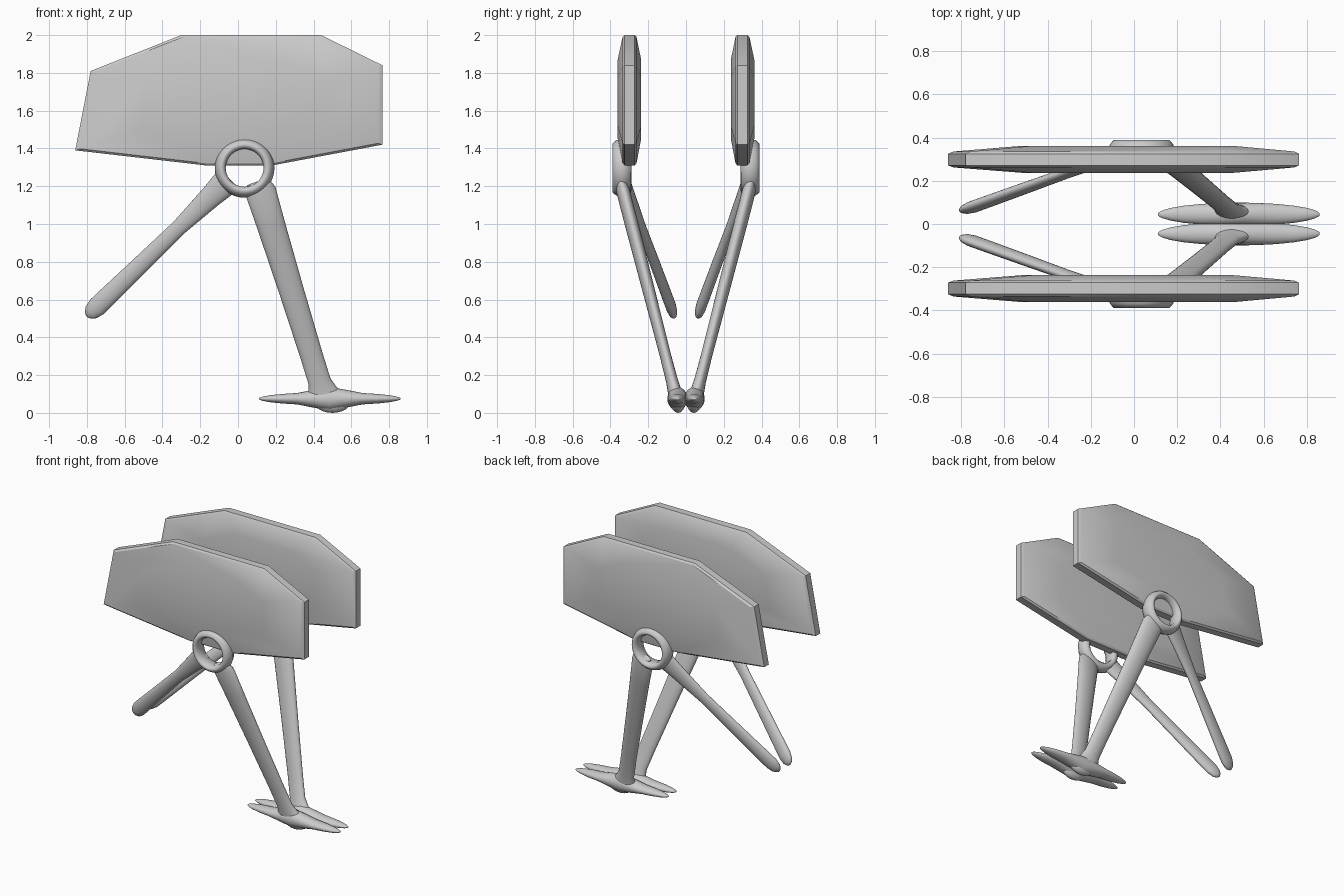
import bpy, bmesh
from math import sin, cos, pi, sqrt
from mathutils import Vector

if "Cube" in bpy.data.objects:
    bpy.data.objects.remove(bpy.data.objects["Cube"])


def finish(name, bm, angle=40):
    """Turn a bmesh into a smooth object mirrored across y = 0."""
    bmesh.ops.recalc_face_normals(bm, faces=bm.faces)
    mesh = bpy.data.meshes.new(name)
    bm.to_mesh(mesh)
    bm.free()
    ob = bpy.data.objects.new(name, mesh)
    bpy.context.collection.objects.link(ob)
    bpy.context.view_layer.objects.active = ob
    ob.select_set(True)
    bpy.ops.object.shade_smooth_by_angle(angle=angle * pi / 180)
    ob.select_set(False)
    mirror = ob.modifiers.new("mirror", 'MIRROR')
    mirror.use_axis = (False, True, False)
    mirror.use_mirror_merge = False
    return ob


def bridge(bm, loops, close=False):
    pairs = list(zip(loops, loops[1:]))
    if close:
        pairs.append((loops[-1], loops[0]))
    for a, b in pairs:
        n = len(a)
        for i in range(n):
            bm.faces.new((a[i], a[(i + 1) % n], b[(i + 1) % n], b[i]))


def limb(name, start, end, sections, sides=20):
    """Elliptical loft; sections are (fraction, half width in xz, half depth)."""
    bm = bmesh.new()
    start, end = Vector(start), Vector(end)
    t = (end - start).normalized()
    side = t.cross(Vector((0, 1, 0))).normalized()
    depth = side.cross(t)
    loops = []
    for f, a, b in sections:
        c = start.lerp(end, f)
        loops.append([bm.verts.new(c + side * a * cos(2 * pi * i / sides)
                                   + depth * b * sin(2 * pi * i / sides))
                      for i in range(sides)])
    bridge(bm, loops)
    bm.faces.new(loops[0])
    bm.faces.new(loops[-1])
    return finish(name, bm, 60)


# Side panels: thin rim swelling to a flat raised centre
outline = [(-.862, 1.39), (-.78, 1.81), (-.30, 2.0), (.44, 2.0),
           (.765, 1.84), (.765, 1.42), (.18, 1.31), (-.17, 1.31)]
bm = bmesh.new()
loops = []
for scale, y in ((.6, .237), (.97, .262), (1, .272), (1, .325), (.97, .336), (.6, .362)):
    loops.append([bm.verts.new((x * scale, y, 1.67 + (z - 1.67) * scale))
                  for x, z in outline])
bridge(bm, loops)
bm.faces.new(loops[0])
bm.faces.new(loops[-1])
finish("side_panel", bm, 30)

# Pivot rings on the outer faces of the panels
profile = [(.10, .30), (.10, .365), (.112, .388), (.128, .39), (.146, .37),
           (.158, .335), (.14, .295), (.115, .288)]
bm = bmesh.new()
loops = []
for i in range(40):
    a = 2 * pi * i / 40
    loops.append([bm.verts.new((.035 + r * cos(a), y, 1.297 + r * sin(a)))
                  for r, y in profile])
bridge(bm, loops, close=True)
finish("pivot_ring", bm, 60)

# Long legs down to the feet
limb("long_leg", (.105, .345, 1.22), (.46, .05, .075),
     [(0, .06, .025), (.04, .082, .036), (.2, .075, .036), (.5, .066, .033),
      (.8, .06, .03), (.92, .06, .032), (.96, .075, .036), (1, .095, .04)])

# Short trailing legs with rounded tips
limb("short_leg", (-.05, .33, 1.235), (-.80, .06, .51),
     [(0, .075, .03), (.12, .06, .028), (.35, .042, .024), (.6, .046, .026),
      (.85, .051, .027), (.93, .052, .027), (.97, .042, .022),
      (.99, .026, .014), (1, .008, .004)])

# Ski-shaped feet, swelling at the middle
fractions = [.002, .01, .03, .08, .16, .27, .38, .46, .5,
             .54, .62, .73, .84, .92, .97, .99, .998]
sections = []
for f in fractions:
    u = abs(2 * f - 1)
    edge = sqrt(1 - u * u)
    sections.append((f, .034 * edge + .028 * max(0, 1 - u * 2.2), .054 * edge))
limb("ski_foot", (.11, .045, .075), (.862, .045, .075), sections)

# Hub under each foot
bm = bmesh.new()
bmesh.ops.create_uvsphere(bm, u_segments=20, v_segments=12, radius=1)
for v in bm.verts:
    v.co = (.50 + v.co.x * .10, .042 + v.co.y * .04, .065 + v.co.z * .065)
finish("foot_hub", bm, 60)
